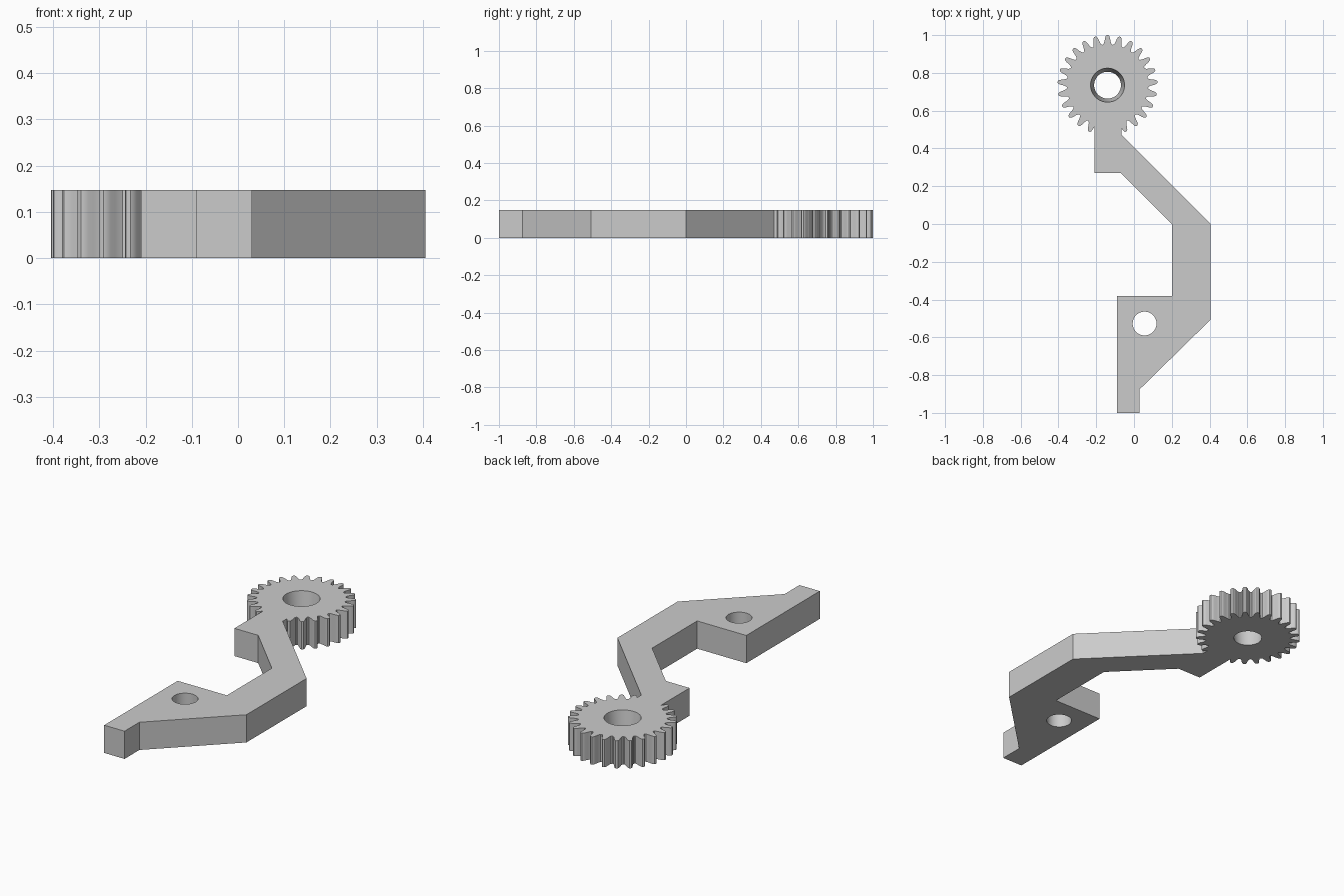
import bpy, bmesh
from math import sin, cos, tau, radians

default = bpy.data.objects.get("Cube")
if default:
    bpy.data.objects.remove(default, do_unlink=True)

HEIGHT = 0.148
GEAR = (-0.14, 0.735)
TEETH = 25

grey = bpy.data.materials.new("plain_grey")
grey.use_nodes = True
colour = (0.6, 0.6, 0.6, 1)
grey.diffuse_color = colour
grey.node_tree.nodes["Principled BSDF"].inputs["Base Color"].default_value = colour


def prism(name, outline, z0=0.0, z1=HEIGHT, top_outline=None):
    """Solid between a bottom outline and a matching top outline."""
    bm = bmesh.new()
    low = [bm.verts.new((x, y, z0)) for x, y in outline]
    high = [bm.verts.new((x, y, z1)) for x, y in top_outline or outline]
    bm.faces.new(low)
    bm.faces.new(high)
    for i in range(len(low)):
        j = (i + 1) % len(low)
        bm.faces.new((low[i], low[j], high[j], high[i]))
    bmesh.ops.recalc_face_normals(bm, faces=bm.faces)
    mesh = bpy.data.meshes.new(name)
    bm.to_mesh(mesh)
    bm.free()
    mesh.materials.append(grey)
    obj = bpy.data.objects.new(name, mesh)
    bpy.context.collection.objects.link(obj)
    return obj


def ring(centre, radius, count=64):
    return [(centre[0] + radius * cos(tau * i / count),
             centre[1] + radius * sin(tau * i / count)) for i in range(count)]


def combine(target, other, operation):
    """Apply a boolean and discard the helper."""
    other.hide_render = True
    mod = target.modifiers.new(operation.lower(), "BOOLEAN")
    mod.operation = operation
    mod.solver = "EXACT"
    mod.object = other
    bpy.context.view_layer.objects.active = target
    bpy.ops.object.modifier_apply(modifier=mod.name)
    bpy.data.objects.remove(other, do_unlink=True)


# Bent arm, ending inside the gear body
arm = prism("gear_arm", [
    (-0.21, 0.27), (-0.07, 0.27), (0.2, 0), (0.2, -0.38), (-0.09, -0.38),
    (-0.09, -1), (0.03, -1), (0.03, -0.875), (0.405, -0.507), (0.405, 0),
    (-0.065, 0.47), (-0.065, 0.6), (-0.21, 0.6)])

# Gear: one rounded tooth, mirrored and repeated (pitch fraction, radius)
half_tooth = [(-0.5, 0.215), (-0.4, 0.217), (-0.33, 0.224), (-0.26, 0.236),
              (-0.21, 0.249), (-0.15, 0.259), (-0.08, 0.264)]
tooth = half_tooth + [(0, 0.265)] + [(-a, r) for a, r in reversed(half_tooth[1:])]
gear_outline = []
for t in range(TEETH):
    for a, r in tooth:
        angle = tau * (t + a) / TEETH
        gear_outline.append((GEAR[0] + r * sin(angle), GEAR[1] + r * cos(angle)))
combine(arm, prism("gear", gear_outline), "UNION")

# Tapered bore through the gear, straight hole through the foot
lip = 0.05
slope = 0.019 / HEIGHT * lip
combine(arm, prism("gear_bore", ring(GEAR, 0.071 - slope), -lip, HEIGHT + lip,
                   ring(GEAR, 0.09 + slope)), "DIFFERENCE")
combine(arm, prism("foot_hole", ring((0.056, -0.527), 0.063), -lip, HEIGHT + lip),
        "DIFFERENCE")

# Smooth curved walls, keep corners crisp
bpy.ops.object.select_all(action="DESELECT")
arm.select_set(True)
bpy.context.view_layer.objects.active = arm
bpy.ops.object.shade_smooth_by_angle(angle=radians(32))
